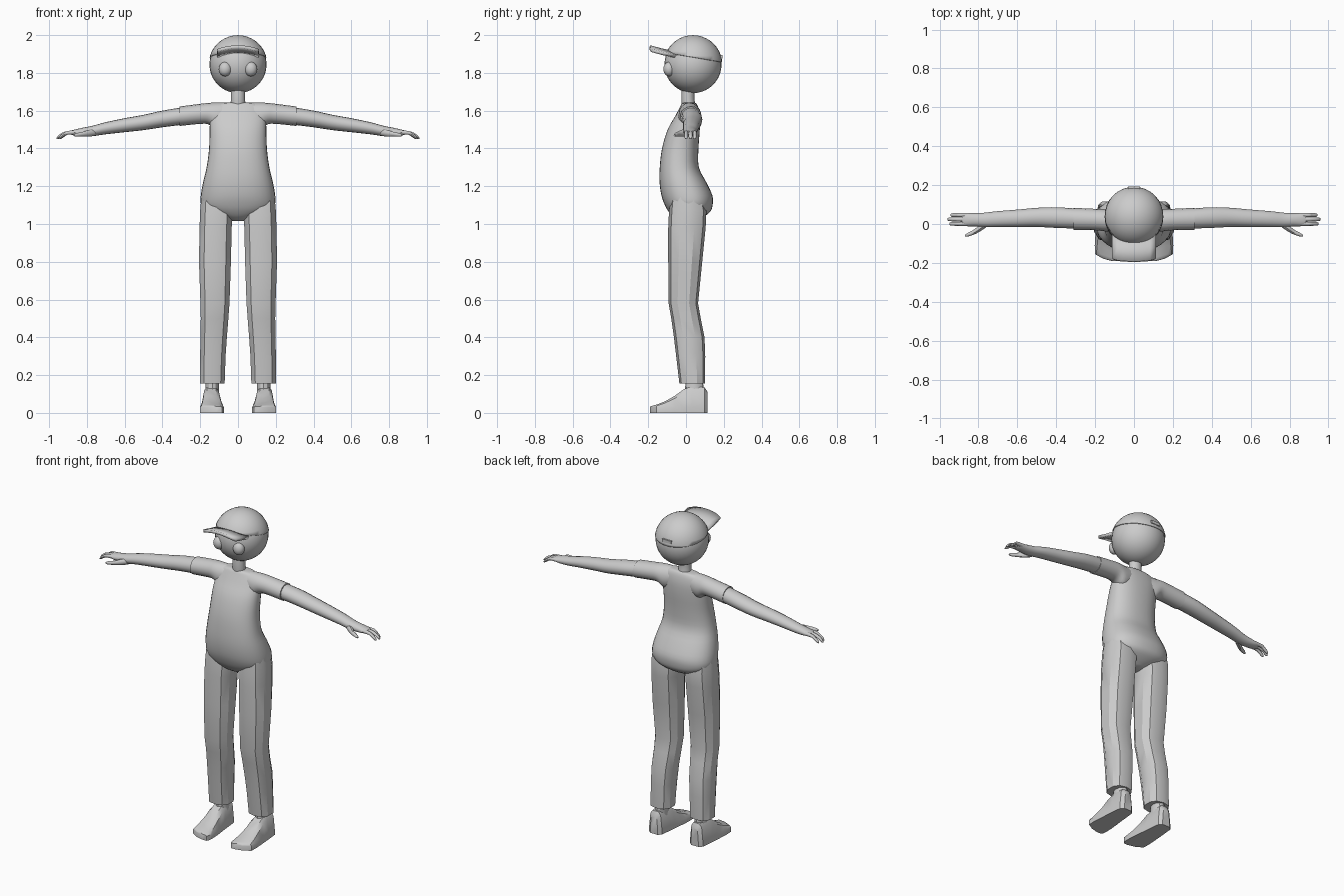
import bpy, bmesh
from math import sin, cos, pi, radians
from mathutils import Vector, Matrix


def finish(name, bm, angle=30, mirror=False):
    bmesh.ops.recalc_face_normals(bm, faces=bm.faces)
    me = bpy.data.meshes.new(name)
    bm.to_mesh(me)
    bm.free()
    ob = bpy.data.objects.new(name, me)
    bpy.context.collection.objects.link(ob)
    bpy.ops.object.select_all(action='DESELECT')
    ob.select_set(True)
    bpy.context.view_layer.objects.active = ob
    bpy.ops.object.shade_smooth_by_angle(angle=radians(angle))
    if mirror:
        ob.modifiers.new("Mirror", 'MIRROR')
    return ob


def loft(name, rings, angle=30, mirror=False):
    """Skin a list of equal-length point rings and cap both ends."""
    bm = bmesh.new()
    vs = [[bm.verts.new(p) for p in r] for r in rings]
    n = len(rings[0])
    for a, b in zip(vs, vs[1:]):
        for i in range(n):
            bm.faces.new((a[i], a[(i + 1) % n], b[(i + 1) % n], b[i]))
    bm.faces.new(vs[0])
    bm.faces.new(vs[-1])
    return finish(name, bm, angle, mirror)


def smooth_path(keys, sub):
    """Catmull-Rom interpolation of section parameters."""
    out = []
    for i in range(len(keys) - 1):
        p = [keys[max(0, min(len(keys) - 1, i + k))] for k in (-1, 0, 1, 2)]
        for s in range(sub):
            t = s / sub
            out.append([0.5 * (2 * b + (c - a) * t + (2 * a - 5 * b + 4 * c - d) * t * t
                        + (3 * b - a - 3 * c + d) * t ** 3) for a, b, c, d in zip(*p)])
    return out + [list(keys[-1])]


def oval(n, e=2.0, turn=0.0):
    pts = []
    for i in range(n):
        a = 2 * pi * i / n + turn
        c, s = cos(a), sin(a)
        pts.append((abs(c) ** (2 / e) * (1 if c > 0 else -1),
                    abs(s) ** (2 / e) * (1 if s > 0 else -1)))
    return pts


def upright(name, keys, n, e=2.0, sub=1, turn=0.0, angle=30, mirror=False):
    """Loft along z; key = z, x min, x max, y min, y max."""
    rings = [[((x0 + x1) / 2 + u * (x1 - x0) / 2, (y0 + y1) / 2 + v * (y1 - y0) / 2, z)
              for u, v in oval(n, e, turn)] for z, x0, x1, y0, y1 in smooth_path(keys, sub)]
    return loft(name, rings, angle, mirror)


def sideways(name, keys, n=16, sub=4):
    """Mirrored loft along x; key = x, y min, y max, z min, z max."""
    rings = [[(x, (y0 + y1) / 2 + u * (y1 - y0) / 2, (z0 + z1) / 2 + v * (z1 - z0) / 2)
              for u, v in oval(n)] for x, y0, y1, z0, z1 in smooth_path(keys, sub)]
    return loft(name, rings, 40, True)


def ball(center, radius, scale=(1, 1, 1)):
    bm = bmesh.new()
    bmesh.ops.create_uvsphere(bm, u_segments=32, v_segments=20, radius=radius,
                              matrix=Matrix.Translation(center) @ Matrix.Diagonal((*scale, 1)))
    return bm


# head and eyes
HEAD = Vector((0, 0.037, 1.844))
finish("head", ball(HEAD, 0.151))
finish("eye", ball((0.068, -0.089, 1.82), 0.034, (1, 0.9, 1.12)), mirror=True)

# cap crown: slightly larger sphere cut by a tilted plane, with a thin rim
bm = ball(HEAD, 0.1555)
bmesh.ops.bisect_plane(bm, geom=bm.verts[:] + bm.edges[:] + bm.faces[:], dist=1e-5,
                       plane_co=(0, -0.11, 1.908), plane_no=(0, 0.17, 1), clear_inner=True)
m = finish("cap_crown", bm).modifiers.new("Thickness", 'SOLIDIFY')
m.thickness = 0.005

# cap visor: arched strip
bm = bmesh.new()
rows = []
for i in range(9):
    u = -1 + i / 4
    drop = 0.02 * u * u
    rows.append([bm.verts.new((0.112 * u, y + curve * u ** 4, z - drop))
                 for y, z, curve in ((-0.19, 1.946, 0.012), (-0.13, 1.93, 0.01), (-0.06, 1.915, 0.01))])
for a, b in zip(rows, rows[1:]):
    for j in range(2):
        bm.faces.new((a[j], b[j], b[j + 1], a[j + 1]))
m = finish("cap_visor", bm).modifiers.new("Thickness", 'SOLIDIFY')
m.thickness, m.offset = 0.017, -1

# cap strap at the back
bm = bmesh.new()
bmesh.ops.create_cube(bm, size=1, matrix=Matrix.Translation((0, 0.186, 1.885))
                      @ Matrix.Diagonal((0.06, 0.012, 0.018, 1)))
finish("cap_strap", bm)

# neck
upright("neck", [(1.6, -0.04, 0.04, -0.02, 0.055), (1.66, -0.038, 0.038, -0.025, 0.045),
                 (1.72, -0.037, 0.037, -0.022, 0.048)], 16, sub=3)

# torso with belly and seat
upright("torso", [(z, -w, w, y0, y1) for z, w, y0, y1 in (
    (1.015, 0.03, -0.03, 0.05), (1.035, 0.09, -0.065, 0.09), (1.065, 0.165, -0.092, 0.128),
    (1.1, 0.195, -0.112, 0.141), (1.15, 0.197, -0.13, 0.14), (1.22, 0.185, -0.14, 0.108),
    (1.3, 0.166, -0.139, 0.068), (1.4, 0.153, -0.127, 0.066), (1.5, 0.15, -0.097, 0.073),
    (1.57, 0.147, -0.058, 0.073), (1.615, 0.135, -0.034, 0.065), (1.637, 0.1, -0.022, 0.055),
    (1.643, 0.05, -0.01, 0.045))], 32, e=2.3, sub=3)

# sleeves and arms
sideways("sleeve", [(0.04, -0.03, 0.06, 1.53, 1.642), (0.11, -0.04, 0.072, 1.50, 1.643),
                    (0.155, -0.037, 0.076, 1.527, 1.641), (0.2, -0.032, 0.078, 1.53, 1.636),
                    (0.31, -0.03, 0.083, 1.519, 1.622)])
sideways("arm", [(0.28, -0.024, 0.078, 1.527, 1.62), (0.4, -0.02, 0.086, 1.512, 1.6),
                 (0.5, -0.015, 0.083, 1.497, 1.578), (0.6, -0.016, 0.074, 1.486, 1.56),
                 (0.7, -0.016, 0.066, 1.475, 1.539), (0.77, -0.016, 0.058, 1.465, 1.52),
                 (0.82, -0.012, 0.056, 1.463, 1.51), (0.865, -0.011, 0.056, 1.468, 1.5),
                 (0.885, -0.004, 0.05, 1.474, 1.494)])

# fingers and thumb
for k, (y, tip) in enumerate(((0.046, 0.945), (0.024, 0.96), (0.001, 0.95))):
    sideways(f"finger_{k + 1}", [(x, y - r, y + r, z - r, z + r) for x, z, r in (
        (0.85, 1.485, 0.011), (0.9, 1.483, 0.0105), (tip - 0.028, 1.473, 0.01),
        (tip - 0.008, 1.459, 0.009), (tip, 1.453, 0.004))], 10, 3)
sideways("thumb", [(x, y - r, y + r, z - r, z + r) for x, y, z, r in (
    (0.755, 0.005, 1.485, 0.018), (0.79, -0.018, 1.48, 0.019), (0.82, -0.04, 1.476, 0.013),
    (0.852, -0.054, 1.472, 0.01), (0.868, -0.06, 1.47, 0.005))], 10, 3)

# trouser legs: faceted, bent slightly at the knee
upright("trouser_leg", [
    (1.15, 0.04, 0.196, -0.08, 0.09), (1.07, 0.025, 0.204, -0.09, 0.108),
    (0.98, 0.03, 0.207, -0.094, 0.104), (0.8, 0.034, 0.21, -0.094, 0.086),
    (0.58, 0.042, 0.202, -0.092, 0.064), (0.5, 0.048, 0.2, -0.078, 0.078),
    (0.4, 0.056, 0.202, -0.064, 0.098), (0.3, 0.063, 0.203, -0.052, 0.102),
    (0.155, 0.068, 0.205, -0.035, 0.1)], 10, e=2.5, turn=pi / 10, angle=32, mirror=True)

# ankles
upright("ankle", [(0.08, 0.1, 0.175, -0.01, 0.095), (0.13, 0.1, 0.172, -0.005, 0.092),
                  (0.19, 0.1, 0.17, 0.0, 0.09)], 12, mirror=True)

# shoes: wedge profile along y; key = y, inner x, outer x, height, top width factor
shoe = [(0.115, 0.115, 0.165, 0.11, 0.8), (0.098, 0.097, 0.185, 0.135, 0.8),
        (0.03, 0.09, 0.192, 0.14, 0.75), (-0.012, 0.086, 0.195, 0.125, 0.75),
        (-0.06, 0.08, 0.199, 0.09, 0.75), (-0.11, 0.075, 0.202, 0.062, 0.8),
        (-0.155, 0.074, 0.2, 0.044, 0.9), (-0.178, 0.076, 0.16, 0.038, 0.95),
        (-0.19, 0.084, 0.115, 0.034, 0.95)]
rings = []
for y, x0, x1, h, f in shoe:
    c, w = (x0 + x1) / 2, (x1 - x0) / 2
    rings.append([(c - w, y, 0), (c + w, y, 0), (c + w, y, 0.03), (c + w * f, y, h * 0.85),
                  (c + w * f * 0.6, y, h), (c - w * f * 0.6, y, h),
                  (c - w * f, y, h * 0.85), (c - w, y, 0.03)])
loft("shoe", rings, 35, True)
